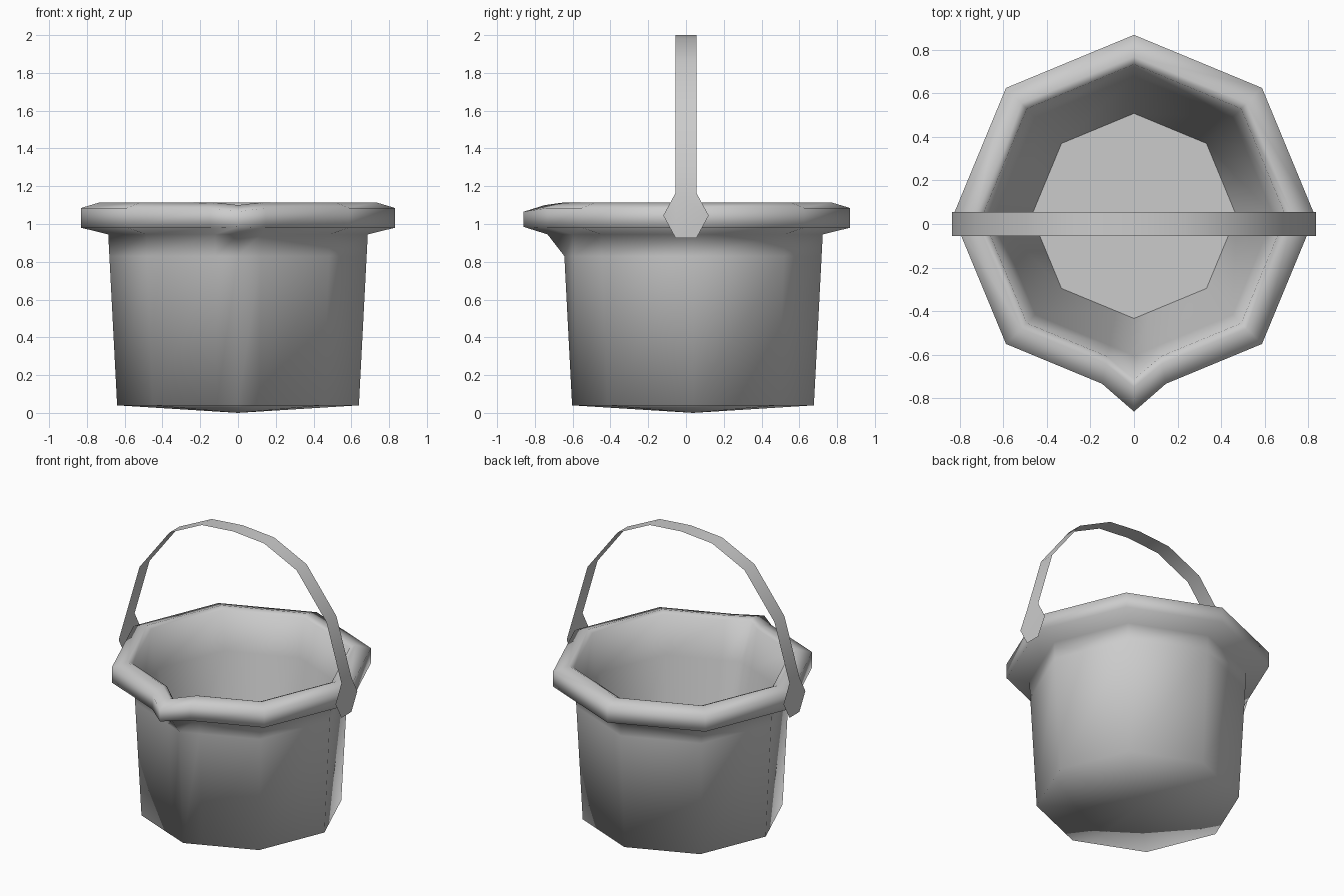
import bpy, bmesh, math
from mathutils import Vector

cube = bpy.data.objects.get("Cube")
if cube:
    bpy.data.objects.remove(cube, do_unlink=True)

grey = bpy.data.materials.new("light grey")
grey.use_nodes = True
grey.diffuse_color = (0.6, 0.6, 0.6, 1)
grey.node_tree.nodes["Principled BSDF"].inputs["Base Color"].default_value = (0.6, 0.6, 0.6, 1)

CY = 0.037  # the pail sits slightly behind the handle


def finish(bm, name):
    mesh = bpy.data.meshes.new(name)
    bm.to_mesh(mesh)
    bm.free()
    mesh.materials.append(grey)
    obj = bpy.data.objects.new(name, mesh)
    bpy.context.collection.objects.link(obj)
    return obj


def octagon(r, z, spout=None):
    """Octagon with two extra points beside the front corner, for the spout."""
    pts = [Vector((r * math.sin(a), CY - r * math.cos(a), z))
           for a in (math.radians(45 * i) for i in range(8))]
    right, left = pts[0].lerp(pts[1], 0.25), pts[0].lerp(pts[7], 0.25)
    if spout:
        pts[0] = Vector((0, CY - spout[0], spout[1]))
    return [pts[0], right] + pts[1:] + [left]


# Pail: radius, height and, where it is pulled out, the spout radius and height
profile = [
    (0.64, 0.04, None),            # foot
    (0.681, 0.83, None),           # wall
    (0.687, 0.945, (0.77, 0.945)),  # under the rim
    (0.83, 0.98, (0.897, 0.985)),  # rim outside
    (0.83, 1.085, (0.897, 1.065)),
    (0.73, 1.115, (0.785, 1.10)),  # rim ridge
    (0.695, 1.10, (0.75, 1.085)),  # inner lip
    (0.64, 0.84, None),            # inside wall
    (0.47, 0.10, None),            # floor edge
]
bm = bmesh.new()
rings = [[bm.verts.new(p) for p in octagon(*row)] for row in profile]
n = len(rings[0])
for lower, upper in zip(rings, rings[1:]):
    for i in range(n):
        j = (i + 1) % n
        bm.faces.new((lower[i], lower[j], upper[j], upper[i]))
# Shallow pointed underside
tip = bm.verts.new((0, CY, 0))
for i in range(n):
    bm.faces.new((tip, rings[0][(i + 1) % n], rings[0][i]))
for f in bm.faces:
    f.smooth = True
# Flat floor with a crisp edge
floor = bm.faces.new(rings[-1])
for e in floor.edges:
    e.smooth = False
finish(bm, "pail")

# Handle: one thin arched strap
W = 0.055
half = [(0.835, 1.165), (0.72, 1.56), (0.49, 1.86), (0.24, 1.98)]
arch = half + [(0, 2.0)] + [(-x, z) for x, z in reversed(half)]
bm = bmesh.new()
pairs = [[bm.verts.new((x, y, z)) for y in (-W, W)] for x, z in arch]
for a, b in zip(pairs, pairs[1:]):
    bm.faces.new((a[0], a[1], b[1], b[0]))
# Six-sided end plates
for s, top in ((1, pairs[0]), (-1, pairs[-1])):
    x = 0.835 * s
    low = [bm.verts.new((x, y, z)) for y, z in
           ((0.12, 1.045), (W, 0.925), (-W, 0.925), (-0.12, 1.045))]
    loop = [top[0], top[1]] + low
    bm.faces.new(loop if s < 0 else loop[::-1])
for f in bm.faces:
    f.smooth = True
bmesh.ops.recalc_face_normals(bm, faces=bm.faces)
if sum(f.normal.z for f in bm.faces) < 0:
    bmesh.ops.reverse_faces(bm, faces=bm.faces)
finish(bm, "handle")
